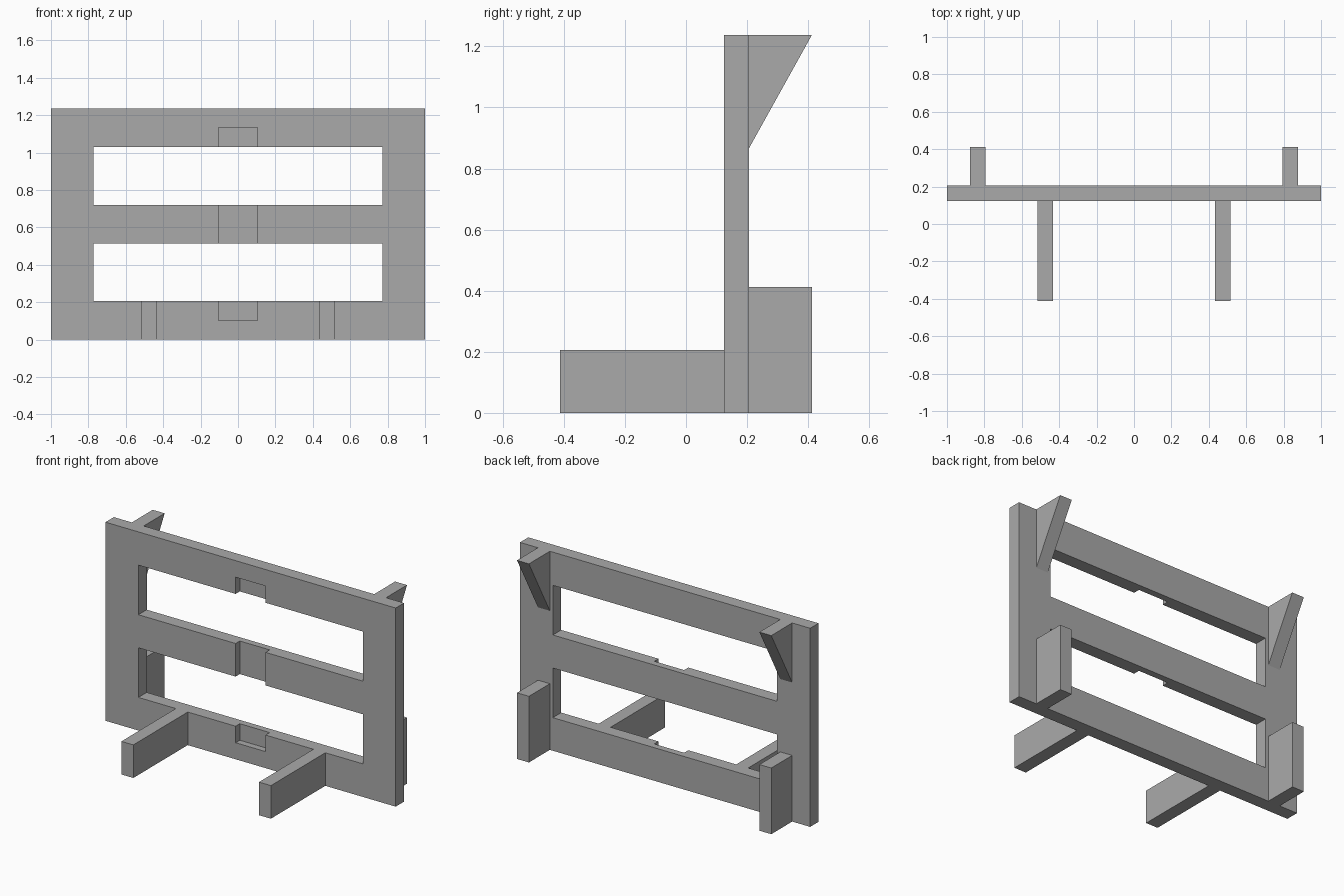
import bpy
import bmesh

cube = bpy.data.objects.get("Cube")
if cube:
    bpy.data.objects.remove(cube, do_unlink=True)

GREY = (0.4, 0.4, 0.4, 1)
mat = bpy.data.materials.new("plain grey")
mat.use_nodes = True
mat.diffuse_color = GREY
mat.node_tree.nodes["Principled BSDF"].inputs["Base Color"].default_value = GREY

FRONT, BACK = 0.124, 0.206   # panel faces
DEPTH = 0.412                # reach of feet and brackets
TOP = 1.237


def prism(name, x0, x1, profile):
    """Extrude a (y, z) profile from x0 to x1."""
    bm = bmesh.new()
    face = bm.faces.new([bm.verts.new((x0, y, z)) for y, z in profile])
    side = bmesh.ops.extrude_face_region(bm, geom=[face])["geom"]
    moved = [v for v in side if isinstance(v, bmesh.types.BMVert)]
    bmesh.ops.translate(bm, verts=moved, vec=(x1 - x0, 0, 0))
    bmesh.ops.recalc_face_normals(bm, faces=bm.faces)
    mesh = bpy.data.meshes.new(name)
    bm.to_mesh(mesh)
    bm.free()
    mesh.materials.append(mat)
    obj = bpy.data.objects.new(name, mesh)
    bpy.context.scene.collection.objects.link(obj)
    return obj


def box(name, x0, x1, y0, y1, z0, z1):
    return prism(name, x0, x1, [(y0, z0), (y1, z0), (y1, z1), (y0, z1)])


def cut(target, cutter):
    cutter.hide_render = True
    mod = target.modifiers.new("cut", 'BOOLEAN')
    mod.operation = 'DIFFERENCE'
    mod.solver = 'EXACT'
    mod.object = cutter
    bpy.context.view_layer.objects.active = target
    bpy.ops.object.modifier_apply(modifier=mod.name)
    bpy.data.objects.remove(cutter, do_unlink=True)


# Upright panel with two long openings
panel = box("panel_frame", -1, 1, FRONT, BACK, 0, TOP)
for bottom in (0.206, 0.721):
    cut(panel, box("opening_cutter", -0.773, 0.773, 0, 0.4, bottom, bottom + 0.309))

# Half-depth vertical slot across the front of all three rails
cut(panel, box("slot_cutter", -0.103, 0.103, 0, (FRONT + BACK) / 2, 0.103, 1.134))

# Feet and brackets on both sides
for side, s in (("left", 1), ("right", -1)):
    inner, outer = sorted((s * 0.433, s * 0.515))
    box("front_foot_" + side, inner, outer, -DEPTH, FRONT, 0, 0.206)
    inner, outer = sorted((s * 0.794, s * 0.876))
    box("rear_block_" + side, inner, outer, BACK, DEPTH, 0, 0.412)
    prism("rear_bracket_" + side, inner, outer,
          [(BACK, 0.866), (DEPTH, TOP), (BACK, TOP)])
